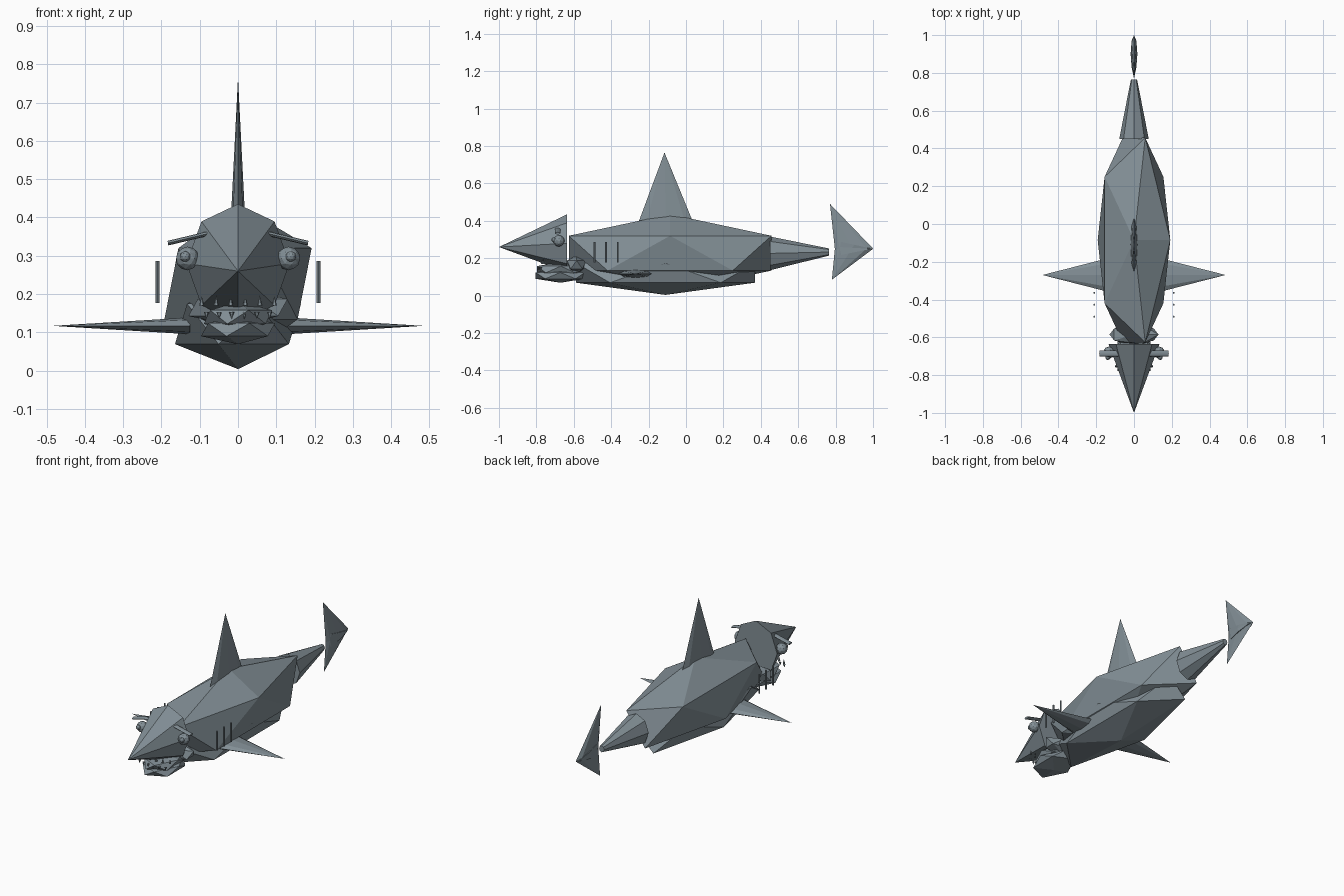
import bpy, bmesh, math
from mathutils import Vector, Matrix

if "Cube" in bpy.data.objects:
    bpy.data.objects.remove(bpy.data.objects["Cube"])

slate = bpy.data.materials.new("slate_grey")
slate.diffuse_color = (0.225, 0.275, 0.305, 1)
slate.use_nodes = True
slate.node_tree.nodes["Principled BSDF"].inputs["Base Color"].default_value = slate.diffuse_color


def finish(name, bm):
    bmesh.ops.recalc_face_normals(bm, faces=bm.faces[:])
    me = bpy.data.meshes.new(name)
    bm.to_mesh(me)
    bm.free()
    me.materials.append(slate)
    ob = bpy.data.objects.new(name, me)
    bpy.context.collection.objects.link(ob)
    return ob


def blob(name, loc, scale, sub=1):
    """Stretched faceted sphere."""
    bm = bmesh.new()
    mat = Matrix.Translation(loc) @ Matrix.Diagonal((*scale, 1))
    bmesh.ops.create_icosphere(bm, subdivisions=sub, radius=1, matrix=mat)
    return finish(name, bm)


def spike(name, base, tip, u, v, n=8, end=0.0):
    """Cone from base to tip, elliptical base with half axes u and v."""
    base, tip, u, v = map(Vector, (base, tip, u, v))
    bm = bmesh.new()

    def ring(c, s):
        return [bm.verts.new(c + s * (u * math.cos(a) + v * math.sin(a)))
                for a in (2 * math.pi * i / n for i in range(n))]
    low = ring(base, 1)
    bm.faces.new(low)
    if end:
        top = ring(tip, end)
        bm.faces.new(top)
    else:
        top = [bm.verts.new(tip)] * n
    for i in range(n):
        j = (i + 1) % n
        bm.faces.new([low[i], low[j], top[j], top[i]] if end
                     else [low[i], low[j], top[i]])
    return finish(name, bm)


# Body and belly
blob("body", (0, -0.085, 0.227), (0.215, 0.637, 0.208))
blob("belly", (0, -0.11, 0.122), (0.184, 0.563, 0.118))

# Head, neck and jaw
spike("head", (0, -0.635, 0.28), (0, -1.0, 0.26), (0.135, 0, 0), (0, 0, 0.155))
blob("neck", (0, -0.585, 0.165), (0.145, 0.06, 0.05))
blob("upper_lip", (0, -0.67, 0.14), (0.1, 0.15, 0.04))
blob("lower_jaw", (0, -0.672, 0.107), (0.108, 0.155, 0.038))

# Teeth along the mouth
for i in range(6):
    x = -0.0825 + 0.033 * i
    y = -0.79 + 2.5 * x * x
    spike("tooth", (x, y, 0.153), (x, y - 0.004, 0.135),
          (0.007, 0, 0), (0, 0.007, 0), 6)
    spike("upper_tooth", (x * 1.15, y + 0.02, 0.17), (x * 1.15, y + 0.02, 0.195),
          (0.007, 0, 0), (0, 0.007, 0), 6)

# Tail stalk and two tail fin lobes
spike("tail_stalk", (0, 0.45, 0.226), (0, 0.765, 0.233),
      (0.078, 0, 0), (0, 0, 0.09), 8, 0.21)
spike("tail_fin_upper", (0, 0.90, 0.232), (0, 0.77, 0.49),
      (0.018, 0, 0), (0, 0.1, 0.02))
spike("tail_fin_lower", (0, 0.90, 0.272), (0, 0.78, 0.085),
      (0.018, 0, 0), (0, 0.1, -0.022))

# Dorsal fin
spike("dorsal_fin", (0, -0.108, 0.39), (0, -0.115, 0.765),
      (0.019, 0, 0), (0, 0.147, 0))

for s in (-1, 1):
    # Side fins
    spike("side_fin", (s * 0.125, -0.27, 0.117), (s * 0.485, -0.27, 0.117),
          (0, 0.092, 0), (0, 0, 0.022))
    # Eyes and pupils
    blob("eye", (s * 0.132, -0.68, 0.293), (0.031, 0.031, 0.031), 2)
    blob("pupil", (s * 0.138, -0.706, 0.298), (0.014, 0.014, 0.014), 2)
    # Slanted brows
    spike("brow", (s * 0.078, -0.686, 0.358), (s * 0.183, -0.686, 0.333),
          (0, 0.0155, 0), (s * 0.001, 0, 0.006), 8, 1.0)
    # Gill bars
    for y in (-0.49, -0.427, -0.365):
        spike("gill", (s * 0.21, y, 0.177), (s * 0.21, y, 0.287),
              (0.005, 0, 0), (0, 0.005, 0), 8, 1.0)
